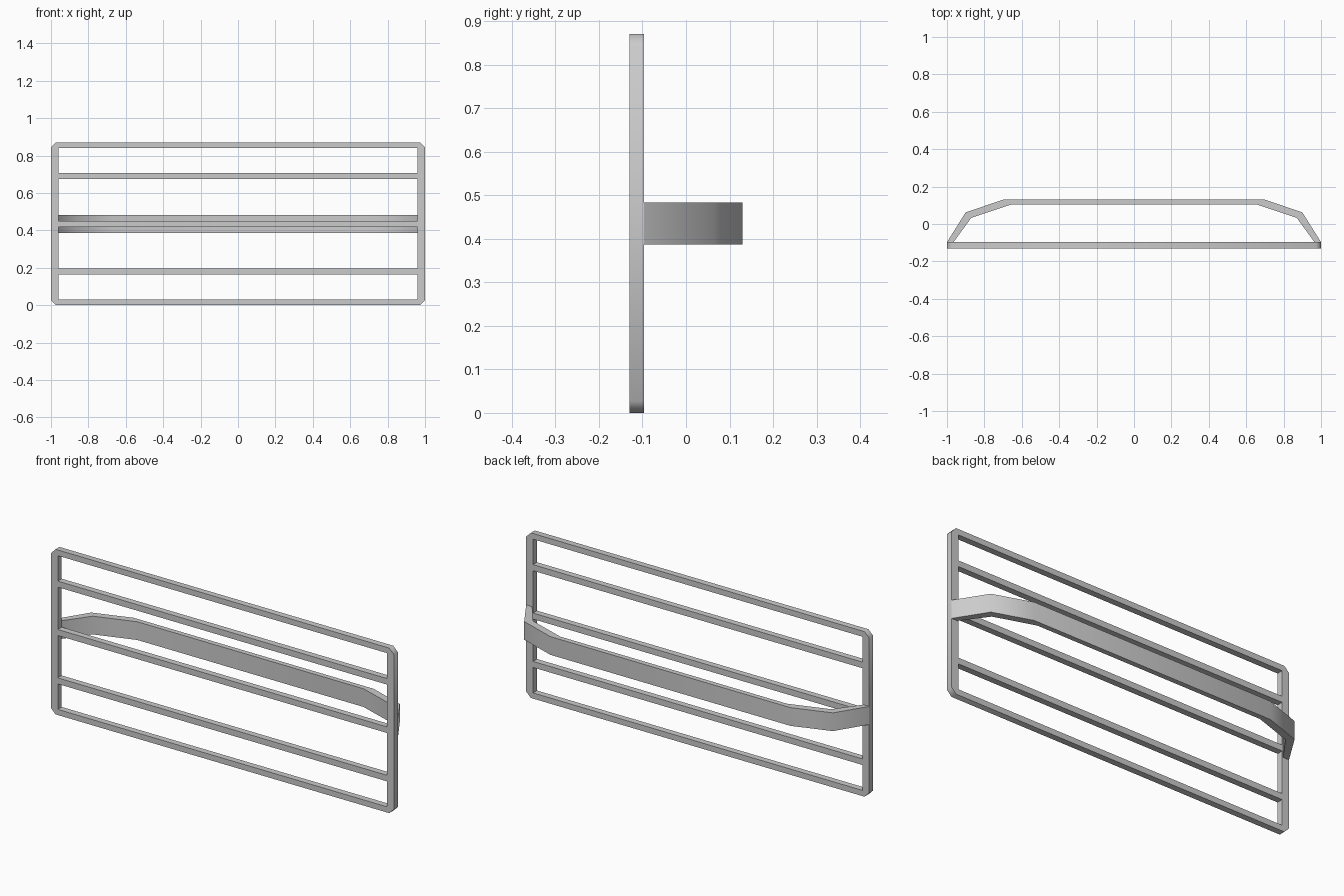
import bpy, bmesh, math

cube = bpy.data.objects.get("Cube")
if cube:
    bpy.data.objects.remove(cube, do_unlink=True)

grey = bpy.data.materials.new("metal_grey")
grey.use_nodes = True
grey.diffuse_color = (0.6, 0.6, 0.6, 1)
grey.node_tree.nodes["Principled BSDF"].inputs["Base Color"].default_value = (0.6, 0.6, 0.6, 1)

FRONT, BACK = -0.13, -0.097
HEIGHT, MID = 0.87, 0.435


def strip(name, outer, inner, place, low, high, closed):
    """Sweep the band between two matching outlines from low to high."""
    bm = bmesh.new()
    rings = [[bm.verts.new(place(u, v, d)) for u, v in line]
             for line, d in ((outer, low), (inner, low), (inner, high), (outer, high))]
    n = len(outer)
    for i in range(n if closed else n - 1):
        j = (i + 1) % n
        for k in range(4):
            a, b = rings[k], rings[(k + 1) % 4]
            bm.faces.new((a[i], a[j], b[j], b[i]))
    if not closed:
        for i in (0, n - 1):
            bm.faces.new([r[i] for r in rings])
    bmesh.ops.remove_doubles(bm, verts=bm.verts, dist=1e-5)
    bmesh.ops.recalc_face_normals(bm, faces=bm.faces)
    mesh = bpy.data.meshes.new(name)
    bm.to_mesh(mesh)
    bm.free()
    mesh.materials.append(grey)
    obj = bpy.data.objects.new(name, mesh)
    bpy.context.collection.objects.link(obj)
    bpy.ops.object.select_all(action="DESELECT")
    obj.select_set(True)
    bpy.context.view_layer.objects.active = obj
    bpy.ops.object.shade_smooth_by_angle(angle=math.radians(50))


# Outer frame with chamfered outside corners and square opening
c, ix, iz = 0.027, 0.96, MID - 0.03
outer, inner = [], []
for sx, sz in ((1, 1), (-1, 1), (-1, -1), (1, -1)):
    pair = [(sx, MID + sz * (MID - c)), (sx * (1 - c), MID + sz * MID)]
    outer += pair if sx == sz else pair[::-1]
    inner += [(sx * ix, MID + sz * iz)] * 2
strip("outer_frame", outer, inner, lambda x, z, y: (x, y, z), FRONT, BACK, True)

# Horizontal bars
for name, z in (("lower_bar", 0.18), ("middle_bar", MID), ("upper_bar", 0.69)):
    strip(name, [(-ix, z + 0.016), (ix, z + 0.016)], [(-ix, z - 0.016), (ix, z - 0.016)],
          lambda x, z, y: (x, y, z), FRONT, BACK, False)


# Bent support band behind the frame
def mirrored(half):
    return half + [(-x, y) for x, y in reversed(half)]


strip("rear_band",
      mirrored([(-1, BACK), (-0.9, 0.062), (-0.7, 0.13)]),
      mirrored([(-0.965, BACK), (-0.87, 0.033), (-0.66, 0.103)]),
      lambda x, y, z: (x, y, z), MID - 0.048, MID + 0.048, False)
